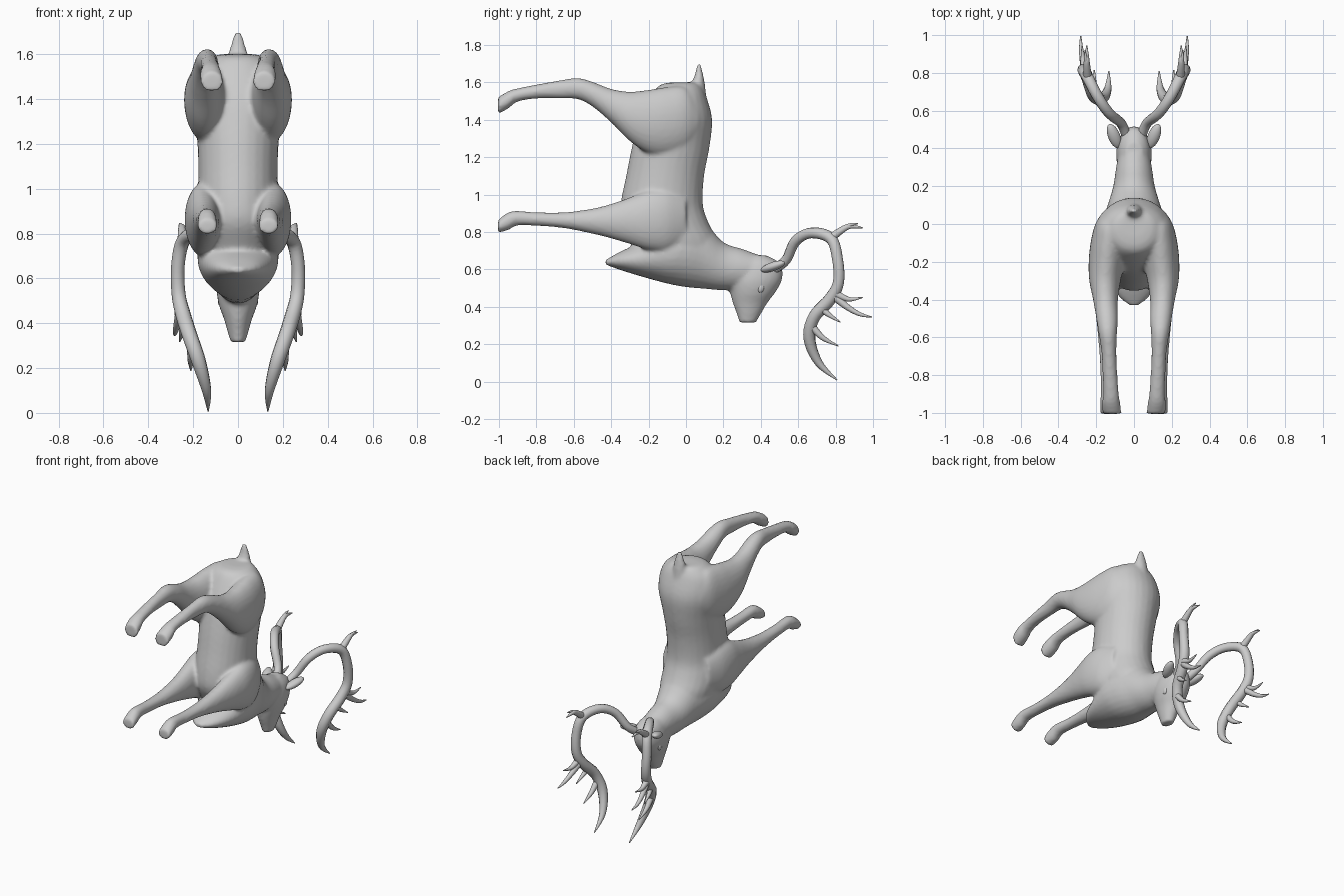
import bpy, bmesh, math
from mathutils import Vector


def smooth_rows(rows, n=4):
    """Catmull-Rom interpolation through rows of numbers."""
    out = []
    for i in range(len(rows) - 1):
        a, b, c, d = (rows[max(0, min(len(rows) - 1, i + k))] for k in (-1, 0, 1, 2))
        for s in range(n):
            t = s / n
            out.append([0.5 * (2 * q + (r - p) * t + (2 * p - 5 * q + 4 * r - u) * t * t
                               + (3 * q - p - 3 * r + u) * t ** 3)
                        for p, q, r, u in zip(a, b, c, d)])
    return out + [list(rows[-1])]


def loft(bm, axis, rows, side=1, seg=28):
    """Rows: position on axis, low, high (other side-view axis), x low, x high."""
    rings = []
    for p, lo, hi, x0, x1 in smooth_rows(rows):
        ring = []
        for k in range(seg):
            a = 2 * math.pi * k / seg
            x = side * ((x0 + x1) / 2 + (x1 - x0) / 2 * math.cos(a))
            w = (lo + hi) / 2 + (hi - lo) / 2 * math.sin(a)
            ring.append(bm.verts.new((x, w, p) if axis == 'z' else (x, p, w)))
        rings.append(ring)
    faces = [bm.faces.new(rings[0]), bm.faces.new(rings[-1])]
    for r, s in zip(rings, rings[1:]):
        for k in range(seg):
            j = (k + 1) % seg
            faces.append(bm.faces.new((r[k], r[j], s[j], s[k])))
    bmesh.ops.recalc_face_normals(bm, faces=faces)


def sym(rows):
    return [(p, lo, hi, -h, h) for p, lo, hi, h in rows]


def tube(name, splines):
    """Tapered tubes; every spline is a list of (x, y, z, radius)."""
    cu = bpy.data.curves.new(name, 'CURVE')
    cu.dimensions = '3D'
    cu.bevel_depth = 1
    cu.bevel_resolution = 3
    cu.use_fill_caps = True
    for pts in splines:
        pts = smooth_rows(pts, 5)
        sp = cu.splines.new('POLY')
        sp.points.add(len(pts) - 1)
        for q, (x, y, z, r) in zip(sp.points, pts):
            q.co = (x, y, z, 1)
            q.radius = r
        sp.use_smooth = True
    ob = bpy.data.objects.new(name, cu)
    bpy.context.collection.objects.link(ob)
    bpy.ops.object.select_all(action='DESELECT')
    ob.select_set(True)
    bpy.context.view_layer.objects.active = ob
    bpy.ops.object.convert(target='MESH')
    return bpy.context.object


def ball(name, loc, scale, rot):
    bpy.ops.mesh.primitive_uv_sphere_add(segments=20, ring_count=12, radius=1, location=loc, rotation=rot)
    ob = bpy.context.object
    ob.name = name
    ob.scale = scale
    bpy.ops.object.shade_smooth()
    return ob


# Cross-section profiles
torso = sym([(1.60, -.07, .05, .07), (1.585, -.14, .08, .12), (1.52, -.19, .11, .18),
             (1.4, -.25, .14, .205), (1.25, -.29, .125, .185), (1.1, -.32, .097, .177),
             (.95, -.35, .09, .18), (.85, -.35, .12, .19), (.75, -.3, .17, .18),
             (.66, -.25, .18, .15), (.6, -.15, .12, .08)])
neck = sym([(-.43, .625, .65, .03), (-.36, .6, .69, .10), (-.24, .562, .75, .15),
            (-.1, .524, .85, .18), (0, .505, .9, .172), (.1, .496, .85, .14),
            (.2, .488, .745, .11), (.3, .495, .71, .095), (.38, .52, .68, .08)])
head = sym([(.675, .3, .43, .045), (.63, .24, .505, .08), (.55, .22, .515, .095),
            (.48, .235, .48, .085), (.42, .25, .435, .063), (.36, .272, .4, .046),
            (.315, .285, .375, .032)])
hind_leg = [(.07, 1.32, 1.48, .08, .16), (0, 1.24, 1.57, .05, .205), (-.1, 1.205, 1.575, .04, .23),
            (-.2, 1.22, 1.56, .05, .24), (-.3, 1.285, 1.55, .07, .237), (-.4, 1.385, 1.565, .085, .217),
            (-.5, 1.47, 1.603, .085, .2), (-.58, 1.51, 1.623, .09, .187), (-.68, 1.513, 1.61, .093, .172),
            (-.8, 1.513, 1.588, .088, .166), (-.9, 1.497, 1.568, .08, .163), (-.95, 1.46, 1.553, .072, .17),
            (-1.005, 1.43, 1.52, .065, .165)]
front_leg = [(0, .74, .98, .08, .18), (-.1, .7, 1.02, .08, .225), (-.2, .705, 1.02, .08, .238),
             (-.3, .735, .985, .08, .228), (-.4, .765, .95, .085, .212), (-.5, .79, .925, .09, .2),
             (-.65, .82, .905, .098, .186), (-.8, .833, .905, .103, .177), (-.9, .835, .913, .1, .176),
             (-.95, .81, .905, .095, .18), (-1.005, .795, .865, .092, .18)]
tail = sym([(1.52, .03, .11, .045), (1.6, .035, .1, .042), (1.65, .05, .09, .03), (1.70, .06, .078, .014)])

# Body, legs, neck, head and tail merged into one skin
bm = bmesh.new()
for axis, rows in (('z', torso), ('y', neck), ('z', head), ('z', tail)):
    loft(bm, axis, rows)
for s in (1, -1):
    loft(bm, 'y', hind_leg, s)
    loft(bm, 'y', front_leg, s)
me = bpy.data.meshes.new("deer_body")
bm.to_mesh(me)
bm.free()
body = bpy.data.objects.new("deer_body", me)
bpy.context.collection.objects.link(body)
rm = body.modifiers.new("skin", 'REMESH')
rm.mode = 'VOXEL'
rm.voxel_size = .011
rm.use_smooth_shade = True
sm = body.modifiers.new("soften", 'SMOOTH')
sm.factor = .5
sm.iterations = 6

# Antler beam and tines
beam = [(.04, .47, .6, .026), (.07, .535, .65, .026), (.13, .585, .75, .028), (.19, .67, .795, .029),
        (.245, .775, .765, .031), (.268, .81, .655, .03), (.265, .815, .53, .031), (.245, .77, .44, .034),
        (.215, .685, .345, .034), (.175, .66, .23, .032), (.14, .71, .1, .021), (.133, .808, .008, .003)]
tines = [
    [(.245, .77, .765, .024), (.25, .84, .815, .018), (.25, .88, .83, .013), (.25, .945, .822, .003)],
    [(.25, .82, .8, .014), (.255, .87, .835, .010), (.26, .92, .845, .003)],
    [(.262, .8, .47, .022), (.27, .87, .44, .013), (.275, .945, .45, .003)],
    [(.255, .79, .46, .024), (.27, .86, .4, .017), (.28, .93, .36, .011), (.282, .995, .345, .003)],
    [(.235, .72, .4, .022), (.25, .76, .36, .014), (.26, .825, .318, .003)],
    [(.205, .67, .3, .022), (.21, .73, .235, .015), (.21, .815, .19, .003)],
]
for s, side in ((1, "right"), (-1, "left")):
    tube("antler_" + side, [[(s * x, y, z, r) for x, y, z, r in sp] for sp in [beam] + tines])
    # Ear: flattened leaf shape
    ball("ear_" + side, (s * .105, .465, .615), (.032, .072, .024),
         (math.radians(18), 0, math.radians(-22 * s)))
    # Eye
    ball("eye_" + side, (s * .077, .4, .5), (.013, .018, .025), (math.radians(-15), 0, 0))
